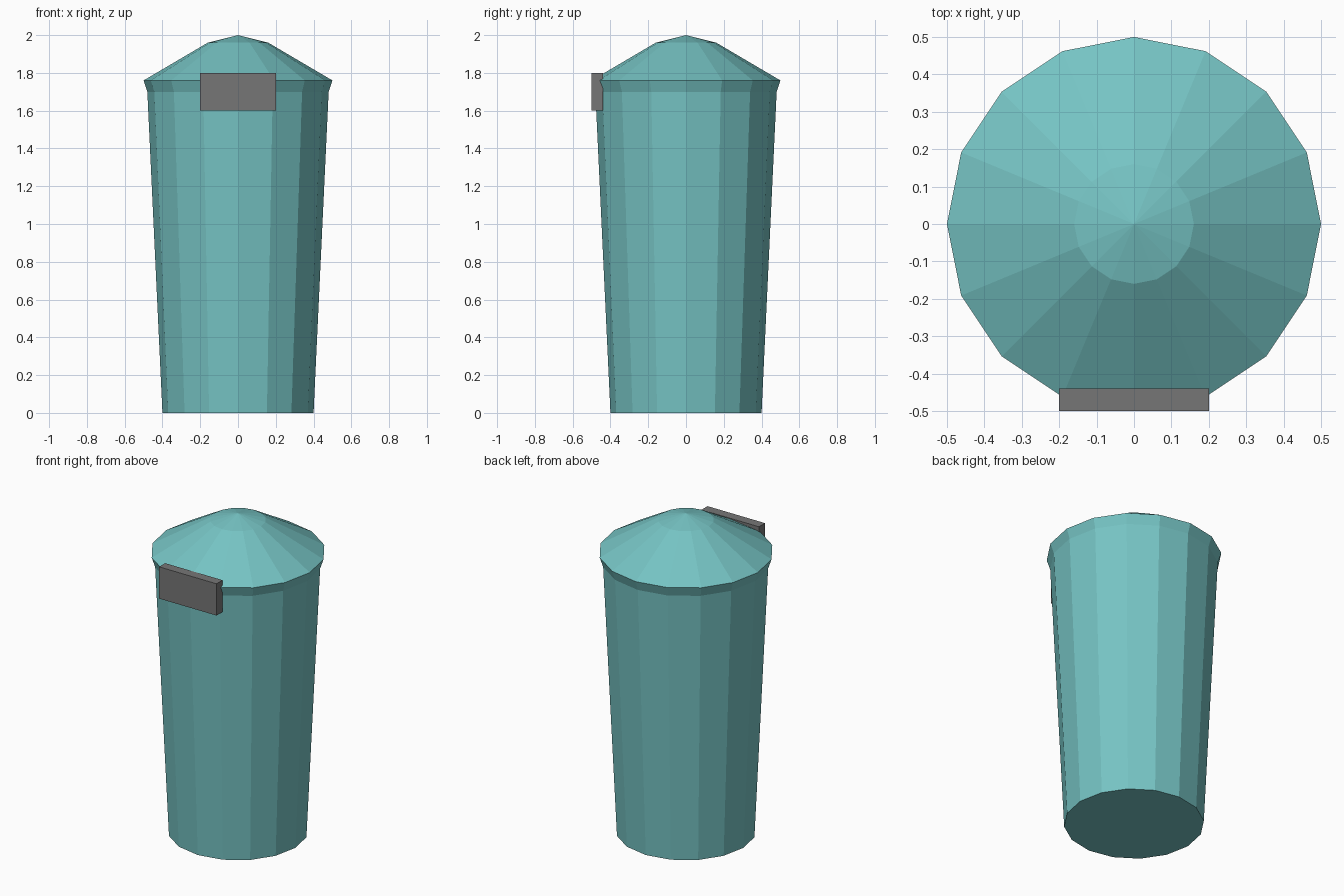
import bpy, bmesh, math

if "Cube" in bpy.data.objects:
    bpy.data.objects.remove(bpy.data.objects["Cube"])

SIDES = 16


def material(name, rgb):
    m = bpy.data.materials.new(name)
    m.diffuse_color = (*rgb, 1)
    m.use_nodes = True
    m.node_tree.nodes["Principled BSDF"].inputs["Base Color"].default_value = m.diffuse_color
    return m


teal = material("teal", (0.18, 0.55, 0.55))
grey = material("dark grey", (0.18, 0.18, 0.18))


def finish(name, bm, mat):
    bmesh.ops.recalc_face_normals(bm, faces=bm.faces)
    me = bpy.data.meshes.new(name)
    bm.to_mesh(me)
    bm.free()
    me.materials.append(mat)
    ob = bpy.data.objects.new(name, me)
    bpy.context.collection.objects.link(ob)
    return ob


# Tapered bin body with flared rim and shallow domed lid (lathe)
profile = [(0.40, 0.0), (0.48, 1.70), (0.50, 1.76), (0.16, 1.96)]
bm = bmesh.new()
rings = []
for r, z in profile:
    rings.append([bm.verts.new((r * math.cos(2 * math.pi * i / SIDES),
                                r * math.sin(2 * math.pi * i / SIDES), z))
                  for i in range(SIDES)])
tip = bm.verts.new((0, 0, 2.0))
bm.faces.new(rings[0][::-1])
for i in range(SIDES):
    j = (i + 1) % SIDES
    for a, b in zip(rings, rings[1:]):
        bm.faces.new((a[i], a[j], b[j], b[i]))
    bm.faces.new((rings[-1][i], rings[-1][j], tip))
finish("bin_body", bm, teal)

# Flap plate on the front
bm = bmesh.new()
bmesh.ops.create_cube(bm, size=1)
bmesh.ops.scale(bm, vec=(0.40, 0.06, 0.20), verts=bm.verts)
bmesh.ops.translate(bm, vec=(0, -0.47, 1.70), verts=bm.verts)
finish("front_flap", bm, grey)
